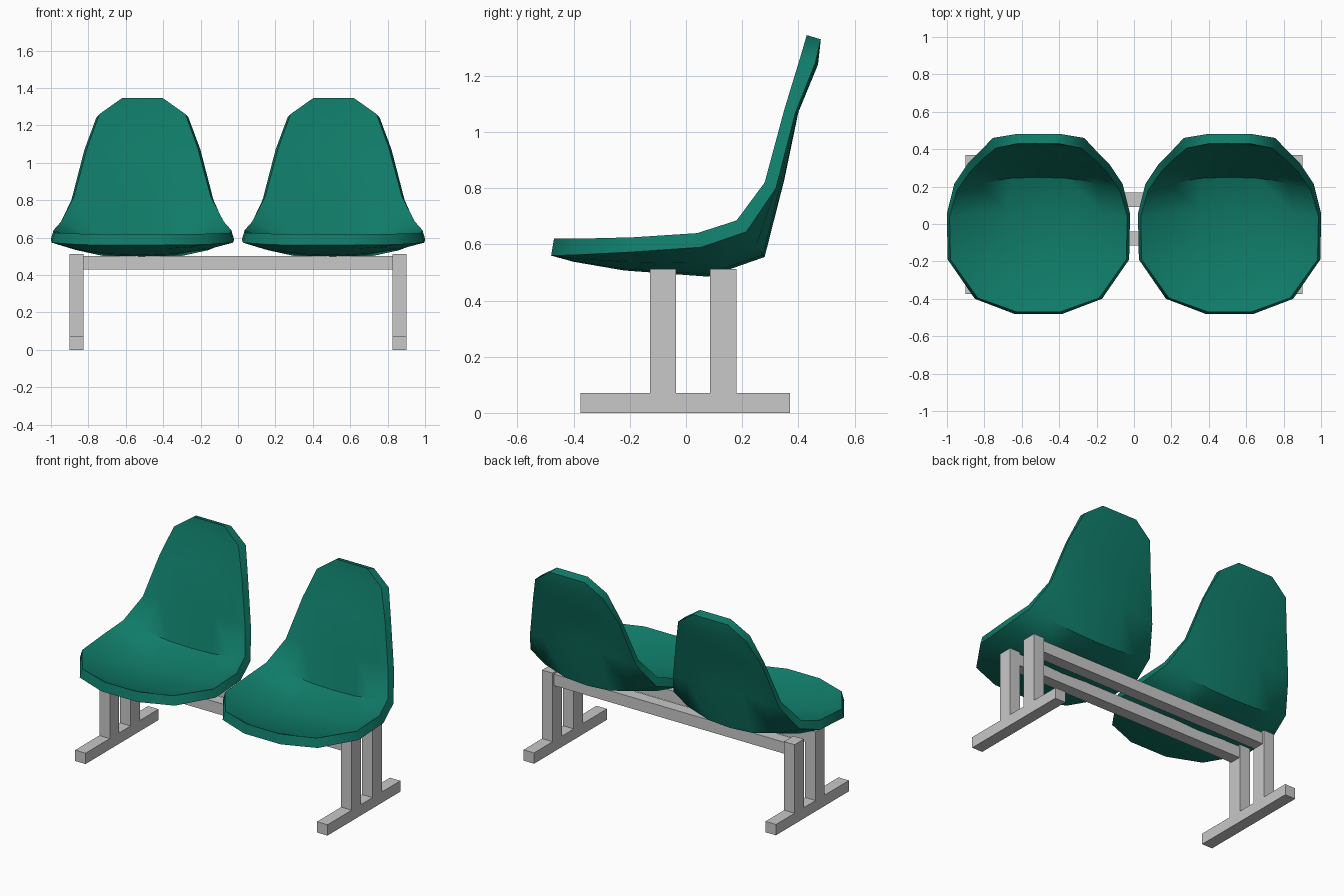
import bpy, bmesh, math
from mathutils import Vector

if "Cube" in bpy.data.objects:
    bpy.data.objects.remove(bpy.data.objects["Cube"])


def material(name, rgb):
    m = bpy.data.materials.new(name)
    m.diffuse_color = (*rgb, 1)
    m.use_nodes = True
    m.node_tree.nodes["Principled BSDF"].inputs["Base Color"].default_value = m.diffuse_color
    return m


GREEN = material("teal green plastic", (0.005, 0.2, 0.14))
GREY = material("light grey metal", (0.58, 0.58, 0.58))


def finish(bm, name, mat, smooth=None):
    bmesh.ops.recalc_face_normals(bm, faces=bm.faces[:])
    me = bpy.data.meshes.new(name)
    bm.to_mesh(me)
    bm.free()
    me.materials.append(mat)
    ob = bpy.data.objects.new(name, me)
    bpy.context.collection.objects.link(ob)
    if smooth:
        bpy.ops.object.select_all(action='DESELECT')
        ob.select_set(True)
        bpy.context.view_layer.objects.active = ob
        bpy.ops.object.shade_smooth_by_angle(angle=math.radians(smooth))
    return ob


def box(name, x0, x1, y0, y1, z0, z1):
    bm = bmesh.new()
    bmesh.ops.create_cube(bm, size=1)
    for v in bm.verts:
        v.co = ((x0 + x1) / 2 + v.co.x * (x1 - x0),
                (y0 + y1) / 2 + v.co.y * (y1 - y0),
                (z0 + z1) / 2 + v.co.z * (z1 - z0))
    return finish(bm, name, GREY)


# Seat stations from front lip to top of back:
# half width, upper rim (y, z), lower rim (y, z), underside centre (y, z), thickness (y, z)
STATIONS = [
    (0.13, (-.47, .62), (-.48, .56), (-.48, .56), (.01, .06)),
    (0.34, (-.395, .62), (-.40, .562), (-.40, .538), (0, .055)),
    (0.485, (-.19, .625), (-.19, .573), (-.22, .507), (0, .045)),
    (0.49, (.04, .64), (.055, .59), (.08, .485), (-.01, .045)),
    (0.45, (.18, .685), (.215, .645), (.28, .555), (-.03, .04)),
    (0.38, (.28, .82), (.32, .80), (.35, .83), (-.045, .01)),
    (0.31, (.35, 1.08), (.39, 1.07), (.40, 1.07), (-.04, .01)),
    (0.245, (.405, 1.26), (.46, 1.245), (.47, 1.24), (-.05, .012)),
    (0.125, (.43, 1.345), (.48, 1.33), (.48, 1.33), (-.05, .015)),
]
COLUMNS = (-1, -.72, -.35, 0, .35, .72, 1)


def seat(name, cx):
    bm = bmesh.new()
    rings = []
    for w, up, low, mid, th in STATIONS:
        top_mid = Vector(mid) + Vector(th)
        ring = []
        for rim, centre, cols, inset in ((low, mid, COLUMNS, 0),
                                         (up, top_mid, COLUMNS[::-1], .015)):
            for t in cols:
                p = Vector(centre).lerp(Vector(rim), abs(t) ** 2.4)
                ring.append(bm.verts.new((cx + t * (w - inset), p.x, p.y)))
        rings.append(ring)
    n = len(rings[0])
    for a, b in zip(rings, rings[1:]):
        for i in range(n):
            j = (i + 1) % n
            bm.faces.new((a[i], a[j], b[j], b[i]))
    # strips closing the front lip and the top edge
    for r in (rings[0], rings[-1]):
        for i in range(n // 2 - 1):
            bm.faces.new((r[i], r[i + 1], r[n - 2 - i], r[n - 1 - i]))
    return finish(bm, name, GREEN, 50)


seat("left_seat", -0.511)
seat("right_seat", 0.511)

# Feet and posts at both ends
for side, s in (("left", -1), ("right", 1)):
    xa, xb = sorted((s * .827, s * .902))
    box(side + "_foot", xa, xb, -.375, .37, 0, .07)
    box(side + "_front_post", xa, xb, -.128, -.035, .068, .513)
    box(side + "_rear_post", xa, xb, .085, .18, .068, .513)

# Cross beams under the seats
box("front_beam", -.83, .83, -.115, -.04, .428, .502)
box("rear_beam", -.83, .83, .092, .168, .428, .502)
